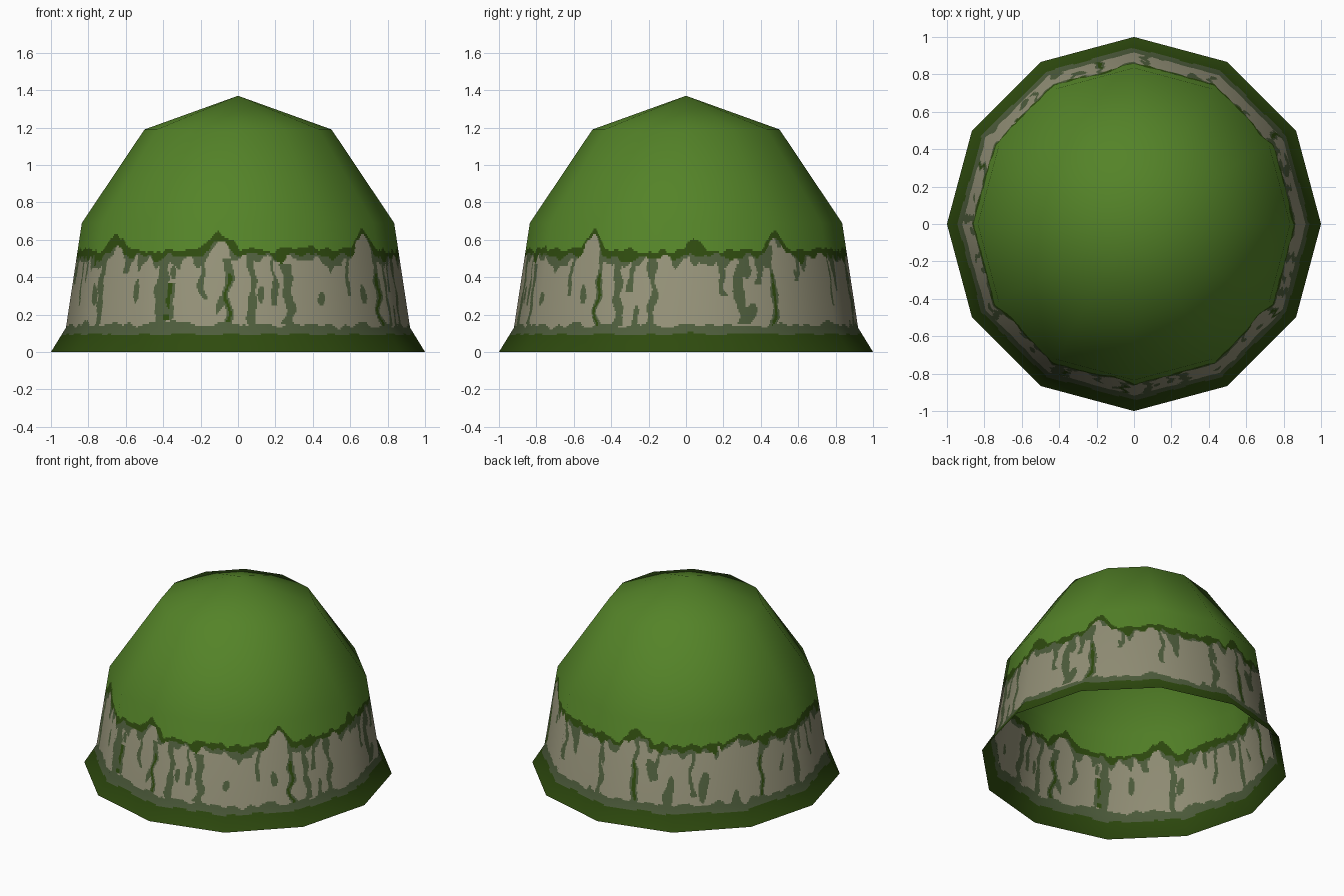
import bpy, math
from mathutils import Vector, noise

if "Cube" in bpy.data.objects:
    bpy.data.objects.remove(bpy.data.objects["Cube"])

SIDES, SUB = 12, 58
# Profile rings: radius, height, outward normal part, upward normal part
RINGS = [(1.0, 0.0, .85, .52), (0.92, 0.13, .95, .31), (0.835, 0.69, .93, .37),
         (0.5, 1.19, .64, .77), (0.0, 1.37, 0.0, 1.0)]
GRASS, DARK, MOSS, ROCK = range(4)
COLOURS = [("grass", (84, 131, 40)), ("dark_grass", (46, 74, 14)),
           ("mossy_rock", (78, 93, 60)), ("bare_rock", (147, 144, 119))]

# Grass line bumps: azimuth, extra height
PEAKS = [(-36, .11), (35, .09), (-97, .09), (-142, .07), (102, .09), (150, .07), (3, .04)]
# Cracks in the rock: azimuth, bottom, top, half width, dark core
CRACKS = [(-94.5, .1, .45, .02, 1), (-117, .2, .5, .03, 0), (-115, .17, .32, .035, 1),
          (-103, .28, .5, .013, 0), (-85, .1, .48, .02, 0), (-77, .25, .5, .014, 0),
          (-72, .15, .42, .025, 0), (-47, .3, .5, .012, 0), (-32, .1, .52, .02, 1),
          (-146, .1, .5, .017, 0), (-135, .42, .55, .02, 0), (-25, .14, .5, .02, 0),
          (-20, .32, .5, .015, 0), (-12, .15, .48, .022, 0), (13, .3, .5, .015, 0),
          (20, .15, .42, .028, 0), (26, .36, .55, .02, 0), (31, .1, .52, .022, 1),
          (45, .38, .5, .016, 0), (62, .25, .5, .015, 0), (86, .1, .5, .02, 0),
          (102, .1, .52, .022, 1), (112, .3, .5, .014, 0), (128, .2, .48, .018, 0),
          (159, .1, .5, .022, 1), (178, .1, .5, .02, 0), (-168, .25, .5, .015, 0)]


def lin(c):
    c /= 255
    return c / 12.92 if c <= .04045 else ((c + .055) / 1.055) ** 2.4


def angle_gap(a, b):
    return abs((a - b + 180) % 360 - 180)


def n(p, s, sz, k):
    """Noise with its own scale along z."""
    return noise.noise(Vector((p.x * s + k, p.y * s - k, p.z * sz + k)))


def colour_at(p):
    az, z = math.degrees(math.atan2(p.y, p.x)), p.z
    if z > .70:
        return GRASS
    # ragged grass line with a dark overhang below it
    top = .545 + sum(h * math.exp(-(angle_gap(az, a) / 5) ** 2) for a, h in PEAKS)
    top += .02 * n(p, 6, 2, 3) + .03 * n(p, 22, 14, 9)
    if z > top:
        return GRASS
    rim = top - .04 - .045 * n(p, 15, 6, 21)
    if z > rim:
        return DARK
    # skirt and the mossy foot of the cliff
    foot = .095 + .016 * n(p, 9, 0, 5)
    if z < foot:
        return DARK
    if z < foot + .05 + .03 * n(p, 13, 0, 31):
        return MOSS
    # cracks, wandering sideways and varying in width
    for a, lo, hi, w, core in CRACKS:
        if lo < z < hi + .05:
            d = angle_gap(az + 2.5 * n(p, 1, 9, a), a) * .0154
            w *= 1 + .7 * n(p, 3, 14, a + 50)
            if core and d < w * .4 and z < .42:
                return DARK
            if d < w:
                return MOSS
    # moss hanging under the overhang and loose patches
    if z > rim - .02 - .09 * n(p, 14, 4, 44):
        return MOSS
    return MOSS if n(p, 13, 5, 70) > .47 else ROCK


# Rows: dense over the painted cliff, coarse elsewhere
levels = ([0.0, .07] + [.07 + .01 * i for i in range(1, 63)] + [.70]
          + [.69 + .1 * i for i in range(1, 6)] + [1.25, 1.31])
levels = sorted({round(z, 3) for z in levels})
COLS = SIDES * SUB


def ring_at(z):
    for a, b in zip(RINGS, RINGS[1:]):
        if z <= b[1]:
            t = (z - a[1]) / (b[1] - a[1])
            return [u + (v - u) * t for u, v in zip(a, b)]


verts, normals, faces = [], [], []
for z in levels:
    r, _, nr, nz = ring_at(z)
    for c in range(COLS):
        side, t = c // SUB, (c % SUB) / SUB
        a, b = (Vector((math.cos(k * math.tau / SIDES), math.sin(k * math.tau / SIDES), 0))
                for k in (side, side + 1))
        d = a.lerp(b, t)
        verts.append(Vector((d.x * r, d.y * r, z)))
        normals.append(Vector((d.x * nr, d.y * nr, nz)).normalized())
for i in range(len(levels) - 1):
    for c in range(COLS):
        e = (c + 1) % COLS
        faces.append((i * COLS + c, i * COLS + e, (i + 1) * COLS + e, (i + 1) * COLS + c))
# Pointed summit
tip, last = len(verts), (len(levels) - 1) * COLS
verts.append(Vector((0, 0, RINGS[-1][1])))
normals.append(Vector((0, 0, 1)))
faces += [(last + c, last + (c + 1) % COLS, tip) for c in range(COLS)]

mesh = bpy.data.meshes.new("grassy_hill")
mesh.from_pydata(verts, [], faces)
for name, rgb in COLOURS:
    m = bpy.data.materials.new(name)
    m.diffuse_color = (*[lin(v) for v in rgb], 1)
    m.use_nodes = True
    m.node_tree.nodes["Principled BSDF"].inputs["Base Color"].default_value = m.diffuse_color
    mesh.materials.append(m)
for f in mesh.polygons:
    f.use_smooth = True
    f.material_index = colour_at(f.center)
# Soft shading across the twelve sides
mesh.normals_split_custom_set_from_vertices(normals)
hill = bpy.data.objects.new("grassy_hill", mesh)
bpy.context.collection.objects.link(hill)
